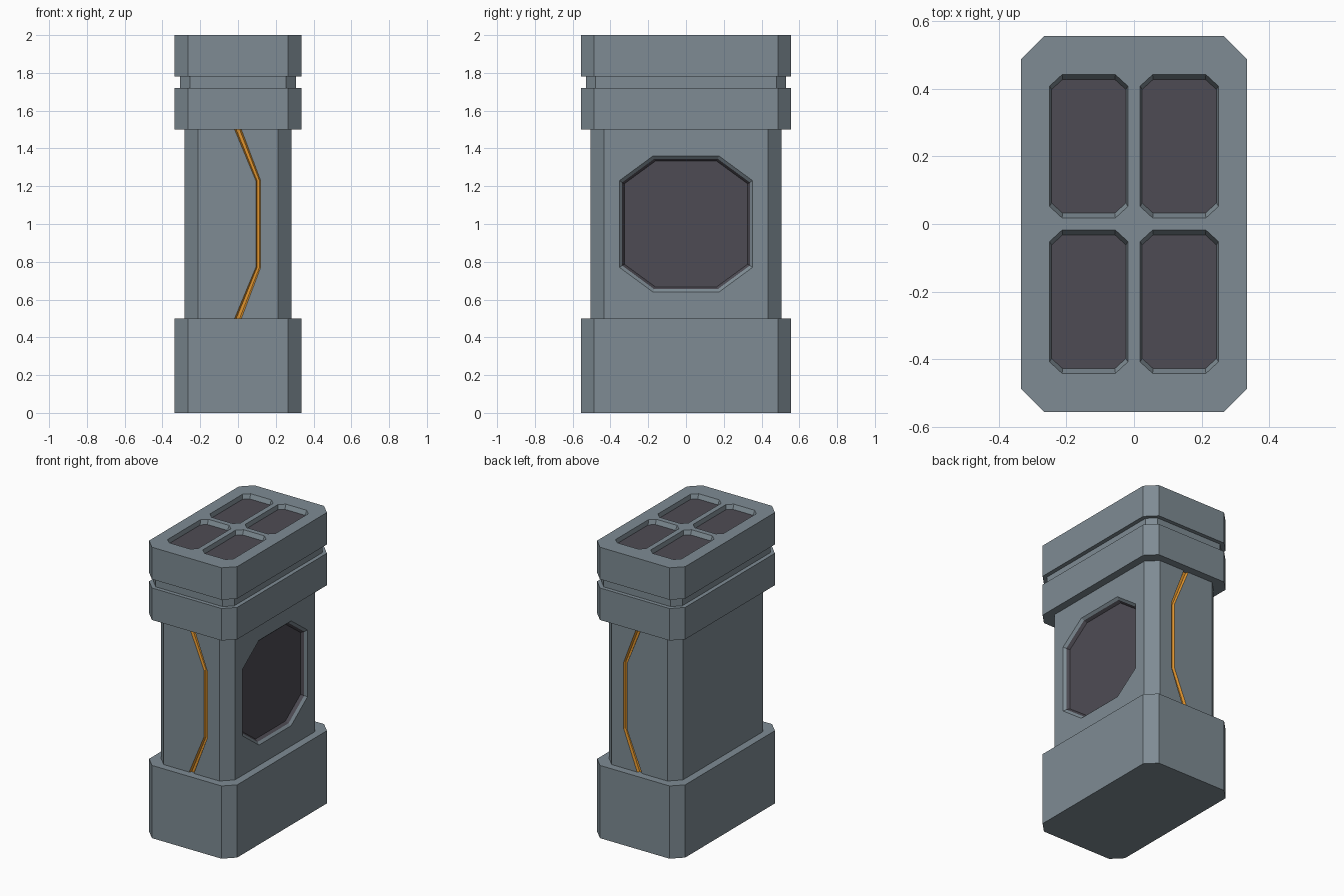
import bpy, bmesh

if "Cube" in bpy.data.objects:
    bpy.data.objects.remove(bpy.data.objects["Cube"])


def material(name, rgb):
    m = bpy.data.materials.new(name)
    m.diffuse_color = (*rgb, 1)
    m.use_nodes = True
    m.node_tree.nodes["Principled BSDF"].inputs["Base Color"].default_value = m.diffuse_color
    return m


MATS = [material("slate_grey", (0.21, 0.26, 0.295)),
        material("dark_panel", (0.076, 0.071, 0.088)),
        material("amber", (0.76, 0.30, 0.026))]


def loft(name, rings, band_mats, end_mat=0):
    """Skin matching rings of points; one material index per band."""
    bm = bmesh.new()
    vs = [[bm.verts.new(p) for p in ring] for ring in rings]
    n = len(rings[0])
    for a, b, mi in zip(vs, vs[1:], band_mats):
        for i in range(n):
            j = (i + 1) % n
            bm.faces.new((a[i], a[j], b[j], b[i])).material_index = mi
    bm.faces.new(vs[0])
    bm.faces.new(vs[-1]).material_index = end_mat
    bmesh.ops.recalc_face_normals(bm, faces=bm.faces)
    me = bpy.data.meshes.new(name)
    bm.to_mesh(me)
    bm.free()
    for m in MATS:
        me.materials.append(m)
    ob = bpy.data.objects.new(name, me)
    bpy.context.collection.objects.link(ob)
    return ob


def octagon(hx, hy, cx, cy):
    return [(hx, cy - hy), (hx, hy - cy), (hx - cx, hy), (cx - hx, hy),
            (-hx, hy - cy), (-hx, cy - hy), (cx - hx, -hy), (hx - cx, -hy)]


# Column: base, narrower body and grooved head as one stepped shell
WIDE, BODY, NECK = (.335, .557, .07), (.282, .505, .07), (.307, .53, .052)
levels = [(WIDE, 0), (WIDE, .5), (BODY, .5), (BODY, 1.5), (WIDE, 1.5), (WIDE, 1.72),
          (NECK, 1.72), (NECK, 1.78), (WIDE, 1.78), (WIDE, 2)]
column = loft("pillar_body",
              [[(x, y, z) for x, y in octagon(hx, hy, c, c)] for (hx, hy, c), z in levels],
              [0] * (len(levels) - 1))

cutters = []

# Four pockets in the top
for sx in (-1, 1):
    for sy in (-1, 1):
        outer = octagon(.116, .212, .037, .034)
        inner = octagon(.110, .198, .033, .030)
        rings = [[(sx * .134 + x, sy * .23 + y, z) for x, y in o]
                 for o, z in ((outer, 2.02), (outer, 2.0), (inner, 1.97))]
        cutters.append(loft("top_pocket_cutter", rings, [0, 0], 1))

# Octagonal window on the right side: grey bevel, then a dark step
steps = [(octagon(.352, .360, .177, .130), .302), (octagon(.352, .360, .177, .130), .282),
         (octagon(.338, .345, .170, .125), .267), (octagon(.326, .333, .164, .120), .247)]
cutters.append(loft("side_window_cutter",
                    [[(x, y, 1 + z) for y, z in o] for o, x in steps], [0, 0, 1], 1))

# Bent amber channels, front and back
path = [(0, .5, .018), (.107, .77, .013), (.107, 1.23, .013), (0, 1.5, .018)]
for s in (-1, 1):
    rings = [[(x - w, s * .52, z), (x - w, s * .505, z), (x - w * .5, s * .49, z),
              (x + w * .5, s * .49, z), (x + w, s * .505, z), (x + w, s * .52, z)]
             for x, z, w in path]
    cutters.append(loft("channel_cutter", rings, [2] * 3, 0))

# Cut everything and remove the cutters
bpy.context.view_layer.objects.active = column
for c in cutters:
    c.hide_render = True
    mod = column.modifiers.new("cut", 'BOOLEAN')
    mod.operation = 'DIFFERENCE'
    mod.solver = 'EXACT'
    mod.object = c
    bpy.ops.object.modifier_apply(modifier=mod.name)
    bpy.data.objects.remove(c)
